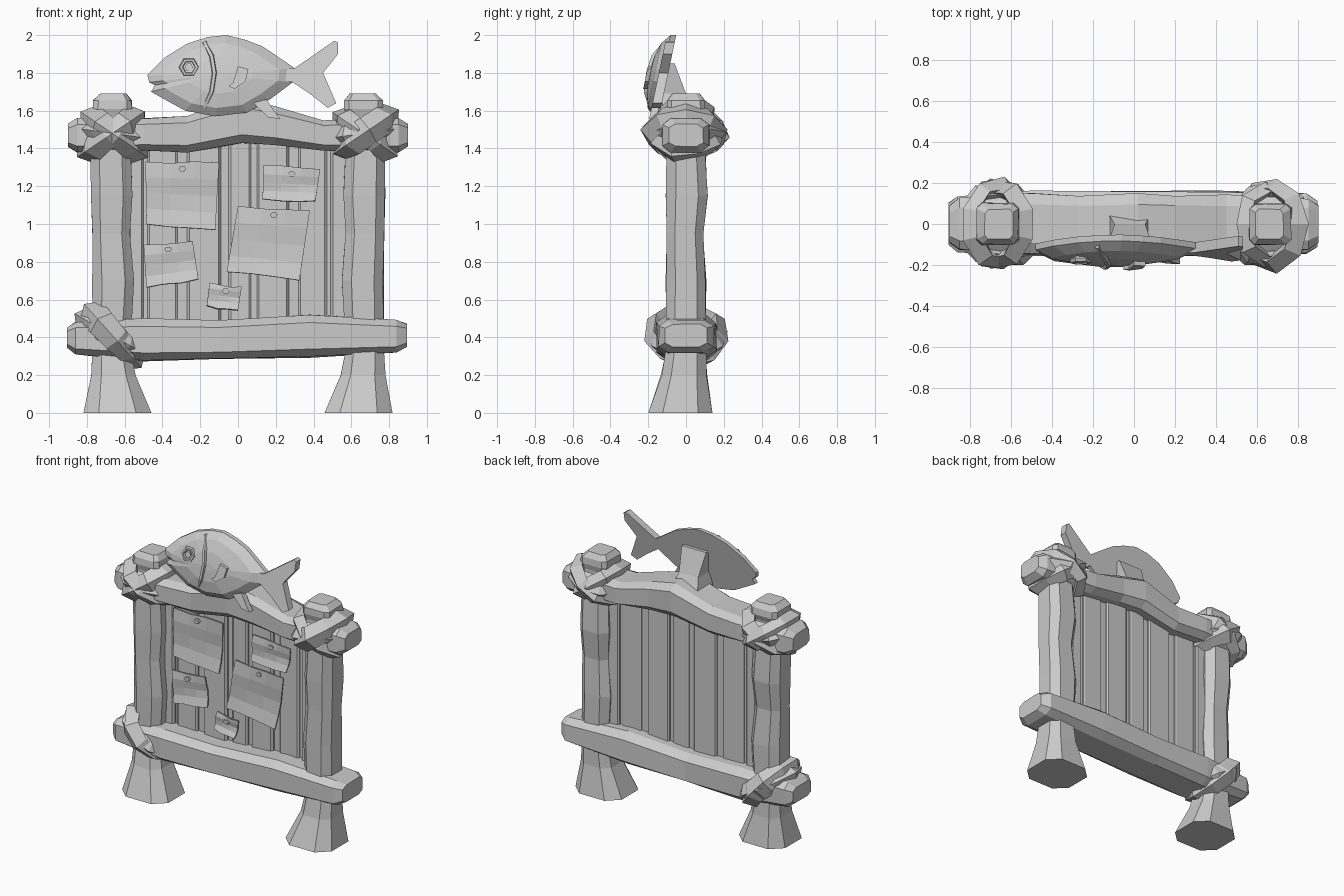
import bpy, bmesh, math, random
from mathutils import Vector

random.seed(4)
if "Cube" in bpy.data.objects:
    bpy.data.objects.remove(bpy.data.objects["Cube"])

grey = bpy.data.materials.new("plain grey")
grey.use_nodes = True
grey.diffuse_color = (0.6, 0.6, 0.6, 1)
grey.node_tree.nodes["Principled BSDF"].inputs["Base Color"].default_value = (0.6, 0.6, 0.6, 1)


def finish(name, bm):
    bmesh.ops.recalc_face_normals(bm, faces=bm.faces)
    mesh = bpy.data.meshes.new(name)
    bm.to_mesh(mesh)
    bm.free()
    mesh.materials.append(grey)
    obj = bpy.data.objects.new(name, mesh)
    bpy.context.collection.objects.link(obj)
    return obj


def skin(name, rings, closed=False):
    """Bridge a list of point rings; cap the ends unless closed."""
    bm = bmesh.new()
    vs = [[bm.verts.new(p) for p in ring] for ring in rings]
    n = len(vs[0])
    for i in range(len(vs) if closed else len(vs) - 1):
        a, b = vs[i], vs[(i + 1) % len(vs)]
        for k in range(n):
            bm.faces.new((a[k], a[(k + 1) % n], b[(k + 1) % n], b[k]))
    if not closed:
        bm.faces.new(vs[0])
        bm.faces.new(vs[-1])
    return finish(name, bm)


def prism(name, pts, offset):
    off = Vector(offset)
    pts = [Vector(p) for p in pts]
    return skin(name, [pts, [p + off for p in pts]])


def cut_square(ra, rb, cut, jitter):
    """Square section with cut corners, slightly uneven."""
    for a, b in ((1, cut), (cut, 1), (-cut, 1), (-1, cut), (-1, -cut), (-cut, -1), (cut, -1), (1, -cut)):
        s = 1 + random.uniform(-jitter, jitter)
        yield ra * s * a, rb * s * b


def sweep(name, pts, ref, wide, thick, closed=False, jitter=0.0, sides=5):
    """Sweep a flattened section along points; ref gives the wide direction."""
    pts, ref = [Vector(p) for p in pts], Vector(ref).normalized()
    rings, n = [], len(pts)
    for i, p in enumerate(pts):
        a = pts[(i - 1) % n] if closed else pts[max(i - 1, 0)]
        b = pts[(i + 1) % n] if closed else pts[min(i + 1, n - 1)]
        nrm = (b - a).cross(ref).normalized()
        s = 1 + random.uniform(-jitter, jitter)
        rings.append([p + ref * (wide * s * math.cos(math.tau * k / sides))
                      + nrm * (thick * s * math.sin(math.tau * k / sides)) for k in range(sides)])
    return skin(name, rings, closed)


# Posts with flared feet and knobbed tops: height, centre x, centre y, half widths
POST = [(0, .638, -.03, .18, .17), (.2, .66, -.01, .118, .12), (.34, .67, 0, .1, .105),
        (.7, .66, 0, .11, .105), (.95, .672, -.005, .1, .095), (1.15, .668, .005, .112, .11),
        (1.4, .675, 0, .105, .1), (1.57, .665, 0, .09, .09), (1.61, .665, 0, .103, .102),
        (1.655, .665, 0, .1, .098), (1.69, .66, 0, .068, .072)]
for side, label in ((1, "left"), (-1, "right")):
    skin(label + "_post", [[(side * cx + a, cy + b, z)
                            for a, b in cut_square(rx, ry, .75 if z > 1.5 else .55, .03 if z else 0)]
                           for z, cx, cy, rx, ry in POST])


# Rough cross beams: x, low z, high z, half depth
def beam(name, stations):
    skin(name, [[(x, a, (lo + hi) / 2 + b) for a, b in cut_square(depth, (hi - lo) / 2, .64, .035)]
                for x, lo, hi, depth in stations])


beam("top_beam", [(-.9, 1.41, 1.53, .09), (-.85, 1.38, 1.56, .125), (-.5, 1.39, 1.56, .15),
                  (-.27, 1.38, 1.57, .14), (.02, 1.43, 1.66, .15), (.2, 1.42, 1.62, .14),
                  (.45, 1.39, 1.55, .14), (.85, 1.38, 1.56, .125), (.9, 1.41, 1.53, .09)])
beam("bottom_beam", [(-.905, .345, .45, .1), (-.86, .31, .48, .135), (-.5, .275, .50, .16),
                     (-.1, .285, .49, .155), (.38, .295, .52, .16), (.84, .32, .49, .145),
                     (.895, .35, .47, .11)])

# Vertical planks, bevelled front and back, over a recessed backing
prism("plank_backing", [(-.58, .02, .42), (.58, .02, .42), (.58, .032, .42), (-.58, .032, .42)], (0, 0, 1.06))
EDGES = [(-.58, -.5), (-.48, -.32), (-.27, -.09), (-.05, .07), (.1, .27), (.32, .47), (.49, .58)]
for i, (x0, x1) in enumerate(EDGES):
    d = .006 * (i % 2)
    prism("plank_%d" % (i + 1), [(x0, .012, .42), (x0 + .012, d - .004, .42), (x1 - .012, d - .004, .42),
                                 (x1, .012, .42), (x1, .04, .42), (x1 - .01, .05 - d, .42),
                                 (x0 + .01, .05 - d, .42), (x0, .04, .42)], (0, 0, 1.06))

# Curled paper notices with nails: corners run top left, top right, bottom right, bottom left
PAPERS = [[(-.49, 1.33), (-.10, 1.325), (-.12, .97), (-.485, 1.0)],
          [(.135, 1.31), (.435, 1.29), (.41, 1.12), (.13, 1.13)],
          [(0, 1.095), (.38, 1.07), (.325, .70), (-.06, .745)],
          [(-.50, .89), (-.24, .91), (-.21, .71), (-.485, .665)],
          [(-.15, .69), (.02, .67), (0, .545), (-.165, .57)]]
for i, corners in enumerate(PAPERS):
    tl, tr, br, bl = [Vector((x, 0, z)) for x, z in corners]
    bm = bmesh.new()
    grid = []
    for r in range(5):
        v = r / 4
        row = []
        for c in range(4):
            p = tl.lerp(tr, c / 3).lerp(bl.lerp(br, c / 3), v)
            p.y = -.02 - .018 * v * v - .008 * math.sin(v * 6 + c * .4)
            if 0 < c < 3 and r in (0, 4):
                p.z += random.uniform(-.012, .006)
            row.append(bm.verts.new(p))
        grid.append(row)
    for r in range(4):
        for c in range(3):
            bm.faces.new((grid[r][c], grid[r + 1][c], grid[r + 1][c + 1], grid[r][c + 1]))
    paper = finish("paper_%d" % (i + 1), bm)
    solid = paper.modifiers.new("thickness", "SOLIDIFY")
    solid.thickness = .01
    nail = tl.lerp(tr, .5) + Vector((0, -.045, -.035))
    prism("nail_%d" % (i + 1), [nail + Vector((.02 * math.cos(k * math.tau / 6), 0, .016 * math.sin(k * math.tau / 6)))
                                for k in range(6)], (0, .05, 0))


# Rope lashings: ridged, tilted loops around each joint
def lashing(name, centre, tilts, half):
    for j, tilt in enumerate(tilts):
        t = math.radians(tilt)
        u = Vector((math.cos(t), 0, math.sin(t)))
        pts = []
        for k in range(9):
            a = math.tau * (k + .5 * j) / 9
            s = random.uniform(.94, 1.05)
            pts.append(Vector(centre) + u * (half * s * math.cos(a))
                       + Vector((0, (.18 - .012 * j) * s * math.sin(a), 0)))
        sweep("%s_loop_%d" % (name, j + 1), pts, u.cross(Vector((0, 1, 0))), .068, .05, True, .18, 4)


lashing("top_left_rope", (.665, 0, 1.48), (34, -34, 8), .165)
lashing("top_right_rope", (-.665, 0, 1.48), (-34, 34, -8), .165)
lashing("bottom_right_rope", (-.665, 0, .41), (-48, -30), .18)


# Fish sign leaning back on a bracket; d is distance in front of its flat back
def fish_point(x, z, d=0.0):
    return Vector((x, -.14 + (z - 1.58) * .21 - d, z))


def plate(name, outline, d0, d1):
    prism(name, [fish_point(x, z, d0) for x, z in outline], (0, d0 - d1, 0))


BODY = [(-.48, 1.79), (-.39, 1.88), (-.27, 1.955), (-.16, 1.99), (-.06, 2.0), (.04, 1.975), (.13, 1.94),
        (.22, 1.88), (.3, 1.825), (.29, 1.75), (.17, 1.66), (.05, 1.59), (-.12, 1.57), (-.28, 1.60),
        (-.38, 1.655), (-.46, 1.70), (-.44, 1.735), (-.47, 1.75)]
rings = []
for scale, depth in ((1, 0), (1, .03), (.8, .07), (.45, .093), (.12, .1)):
    rings.append([fish_point(-.1 + (x + .1) * scale, 1.79 + (z - 1.79) * scale, depth) for x, z in BODY])
skin("fish_body", rings)
plate("fish_tail", [(.25, 1.82), (.3, 1.825), (.51, 1.97), (.53, 1.96), (.53, 1.9), (.45, 1.8), (.52, 1.64),
                    (.475, 1.615), (.38, 1.69), (.29, 1.75), (.25, 1.76)], 0, .05)
plate("fish_lower_fin", [(.08, 1.64), (.16, 1.565), (.225, 1.555), (.19, 1.6), (.15, 1.66)], .01, .05)
plate("fish_side_fin", [(-.05, 1.73), (-.025, 1.75), (0, 1.835), (.055, 1.82), (.04, 1.755), (-.02, 1.715)], .07, .115)
sweep("fish_gill", [fish_point(*p) for p in ((-.18, 1.965, .045), (-.14, 1.89, .093), (-.125, 1.8, .103),
                                            (-.14, 1.7, .093), (-.18, 1.615, .05))],
      (0, 1, 0), .018, .014)


def hexagon(r):
    return [(-.26 + r * math.cos(k * math.tau / 6), 1.83 + r * math.sin(k * math.tau / 6)) for k in range(6)]


sweep("fish_eye_rim", [fish_point(x, z, .09) for x, z in hexagon(.042)], (0, 1, 0), .016, .012, True)
plate("fish_pupil", hexagon(.022), .075, .1)

# Waisted bracket joining the fish to the top beam: height, half width, front and back y
skin("fish_bracket", [[(-.02 - w, y0, z), (-.02 + w, y0, z), (-.02 + w, y1, z), (-.02 - w, y1, z)]
                      for z, w, y0, y1 in ((1.58, .11, -.12, .06), (1.69, .075, -.13, 0),
                                           (1.85, .095, -.1, -.06))])
